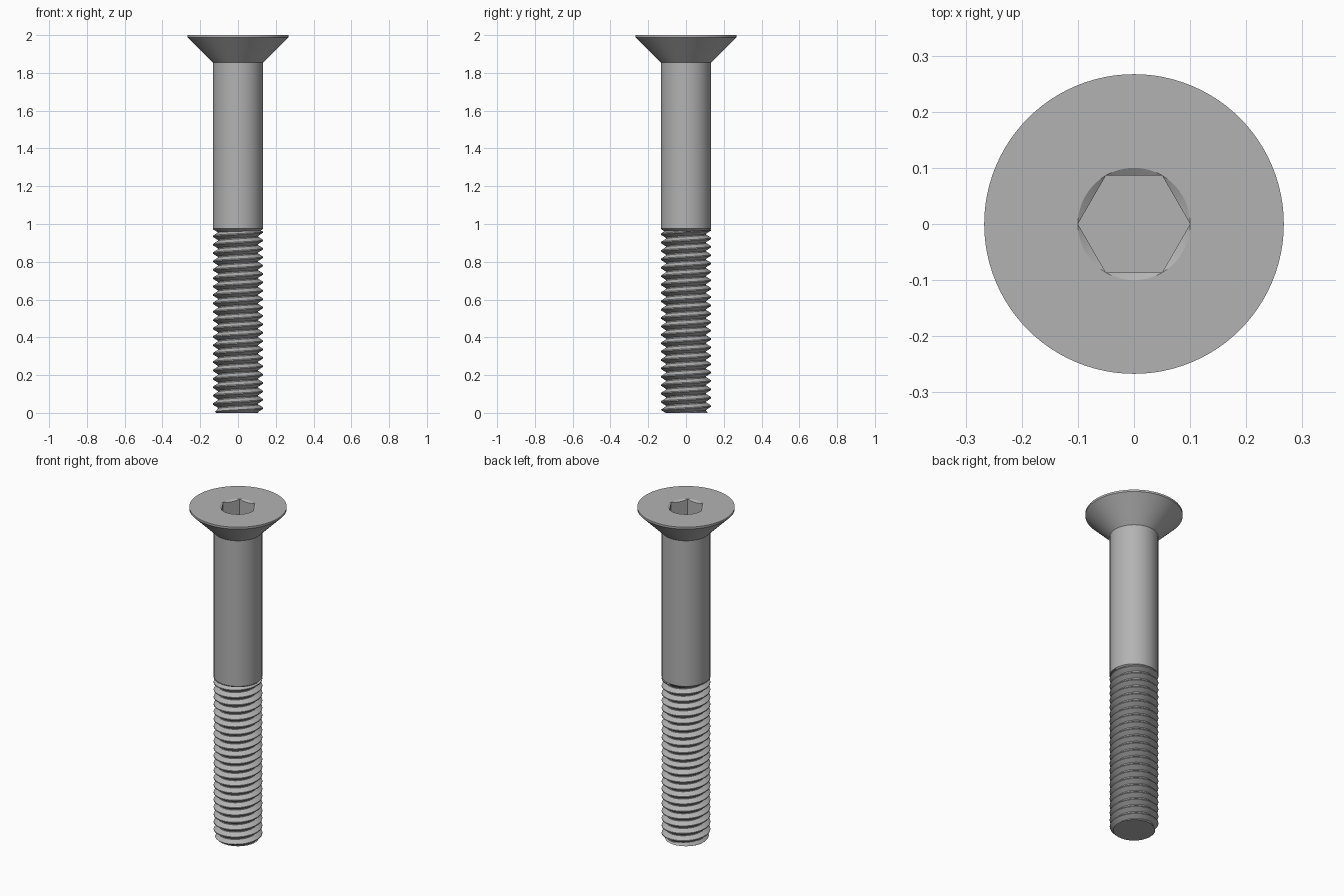
import bpy, bmesh, math

if "Cube" in bpy.data.objects:
    bpy.data.objects.remove(bpy.data.objects["Cube"], do_unlink=True)

SEG = 96
R = 0.133            # shank and thread crest radius
ROOT = 0.107         # thread root radius
HEAD_R = 0.267
SOCKET_R = 0.1
PITCH = 0.0444
THREAD_TOP = 0.975

steel = bpy.data.materials.new("steel grey")
steel.use_nodes = True
steel.diffuse_color = (0.45, 0.45, 0.45, 1)
steel.node_tree.nodes["Principled BSDF"].inputs["Base Color"].default_value = (0.45, 0.45, 0.45, 1)


def finish(name, bm, angle=25):
    mesh = bpy.data.meshes.new(name)
    bm.to_mesh(mesh)
    bm.free()
    obj = bpy.data.objects.new(name, mesh)
    bpy.context.collection.objects.link(obj)
    mesh.materials.append(steel)
    bpy.ops.object.select_all(action="DESELECT")
    obj.select_set(True)
    bpy.context.view_layer.objects.active = obj
    bpy.ops.object.shade_smooth_by_angle(angle=math.radians(angle))
    return obj


def ring(bm, radius_at, z_at, n=SEG):
    verts = []
    for i in range(n):
        a = math.tau * i / n
        r = radius_at(a)
        verts.append(bm.verts.new((r * math.cos(a), r * math.sin(a), z_at(a))))
    return verts


def bridge(bm, low, high):
    n = len(low)
    for i in range(n):
        j = (i + 1) % n
        bm.faces.new((low[i], low[j], high[j], high[i]))


def circle(bm, r, z):
    return ring(bm, lambda a: r, lambda a: z)


def hex_radius(a):
    return SOCKET_R * math.cos(math.pi / 6) / math.cos(a % (math.pi / 3) - math.pi / 6)


# Head with countersunk cone, rim and hexagonal socket
bm = bmesh.new()
chamfer = 0.577      # slope of the conical lead-in at the socket mouth
loops = [circle(bm, R, 1.855), circle(bm, HEAD_R, 1.988),
         circle(bm, HEAD_R, 2.0), circle(bm, SOCKET_R, 2.0)]
loops.append(ring(bm, hex_radius, lambda a: 2.0 - chamfer * (SOCKET_R - hex_radius(a)) - 0.0005))
loops.append(ring(bm, hex_radius, lambda a: 1.9))
for low, high in zip(loops, loops[1:]):
    bridge(bm, low, high)
bm.faces.new(loops[-1])
finish("countersunk_head", bm)

# Plain shank, tapering into the thread root
bm = bmesh.new()
loops = [circle(bm, ROOT, THREAD_TOP - 0.02), circle(bm, R, THREAD_TOP), circle(bm, R, 1.855)]
for low, high in zip(loops, loops[1:]):
    bridge(bm, low, high)
finish("plain_shank", bm)

# Threaded section: one helical ridge profile swept up the axis
bm = bmesh.new()
PROFILE = [(0.0, ROOT), (0.125, ROOT), (0.5, R), (0.625, R)]
turns = int(THREAD_TOP / PITCH) + 2


def thread_point(angle, turn, part):
    share, r = PROFILE[part]
    z = (turn - 1 + share + angle / math.tau) * PITCH
    top = THREAD_TOP - 0.005
    z = min(max(z, 0.0), top)
    r = min(r, 0.115 + z)          # chamfered tip
    return bm.verts.new((r * math.cos(angle), r * math.sin(angle), z))


columns = []
for i in range(SEG + 1):
    a = math.tau * i / SEG
    columns.append([thread_point(a, t, p) for t in range(turns) for p in range(len(PROFILE))])
for left, right in zip(columns, columns[1:]):
    for k in range(len(left) - 1):
        bm.faces.new((left[k], right[k], right[k + 1], left[k + 1]))
bmesh.ops.remove_doubles(bm, verts=bm.verts, dist=0.00005)
bmesh.ops.dissolve_degenerate(bm, edges=bm.edges, dist=0.00005)
finish("thread", bm)

# Flat end of the tip
bm = bmesh.new()
bm.faces.new(list(reversed(circle(bm, 0.115, 0.0))))
finish("tip_face", bm)
